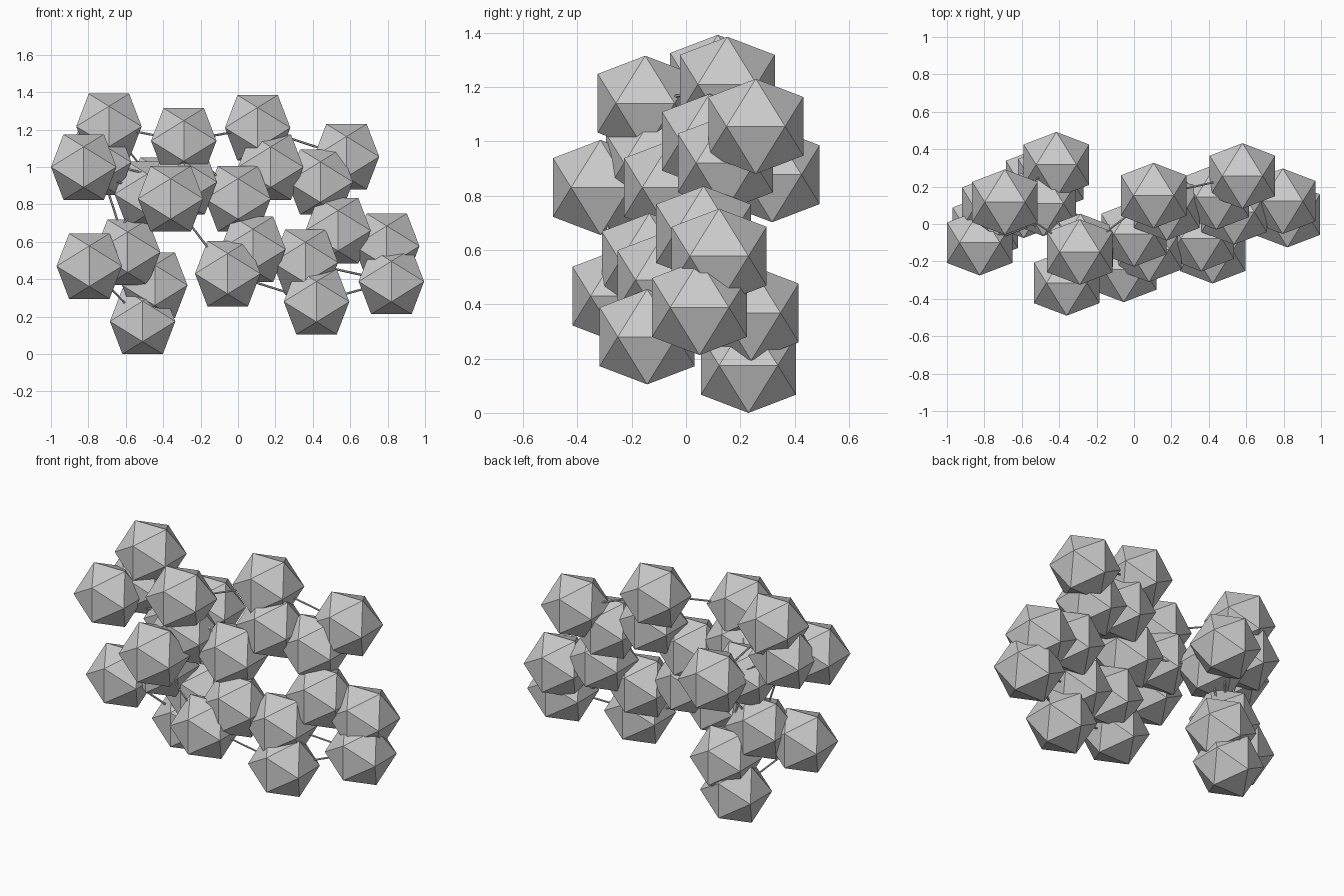
import bpy, bmesh
from itertools import combinations
from mathutils import Vector

if "Cube" in bpy.data.objects:
    bpy.data.objects.remove(bpy.data.objects["Cube"])

HALF = 0.175                  # half width of a ball along each axis
PHI = (1 + 5 ** 0.5) / 2
CUTOFF = 0.515                # balls closer than this are joined by a thin rod

# Ball centres by region
groups = {
    "ring_ball": [(0.175, 0.087, 1.00), (0.44, 0.145, 0.92), (0.535, 0.065, 0.66),
                  (0.36, -0.078, 0.49), (0.08, -0.135, 0.56), (0.0, -0.053, 0.83)],
    "ring_outer_ball": [(0.105, 0.152, 1.21), (0.58, 0.257, 1.055),
                        (0.42, -0.143, 0.28), (-0.055, -0.243, 0.43)],
    "tip_ball": [(0.795, 0.122, 0.577), (0.82, 0.05, 0.388)],
    "bridge_ball": [(-0.287, -0.12, 0.92), (-0.29, -0.15, 1.14), (-0.36, -0.315, 0.83),
                    (-0.485, 0.11, 0.855), (-0.415, 0.317, 0.877)],
    "upper_ball": [(-0.745, 0.087, 1.025), (-0.69, 0.117, 1.217), (-0.825, -0.10, 1.0)],
    "lower_ball": [(-0.59, 0.10, 0.545), (-0.795, -0.02, 0.47),
                   (-0.445, 0.24, 0.368), (-0.51, 0.23, 0.175)],
}

# Shared icosahedron mesh, edges aligned to the axes
bm = bmesh.new()
a = HALF / PHI
for s in (-a, a):
    for t in (-HALF, HALF):
        for co in ((s, 0, t), (t, s, 0), (0, t, s)):
            bm.verts.new(co)
bmesh.ops.convex_hull(bm, input=bm.verts[:])
bmesh.ops.recalc_face_normals(bm, faces=bm.faces[:])
ball_mesh = bpy.data.meshes.new("ball")
bm.to_mesh(ball_mesh)
bm.free()


def add_ball(name, co):
    ob = bpy.data.objects.new(name, ball_mesh)
    ob.location = co
    bpy.context.collection.objects.link(ob)


def add_rod(p, q, radius=0.006):
    p, q = Vector(p), Vector(q)
    d = q - p
    bpy.ops.mesh.primitive_cylinder_add(vertices=6, radius=radius, depth=d.length,
                                        location=(p + q) / 2,
                                        rotation=d.to_track_quat('Z', 'Y').to_euler())
    bpy.context.object.name = "rod"


# Balls
for name, centres in groups.items():
    for co in centres:
        add_ball(name, co)

# Thin connecting rods
points = [co for centres in groups.values() for co in centres]
for p, q in combinations(points, 2):
    if (Vector(p) - Vector(q)).length < CUTOFF:
        add_rod(p, q)
